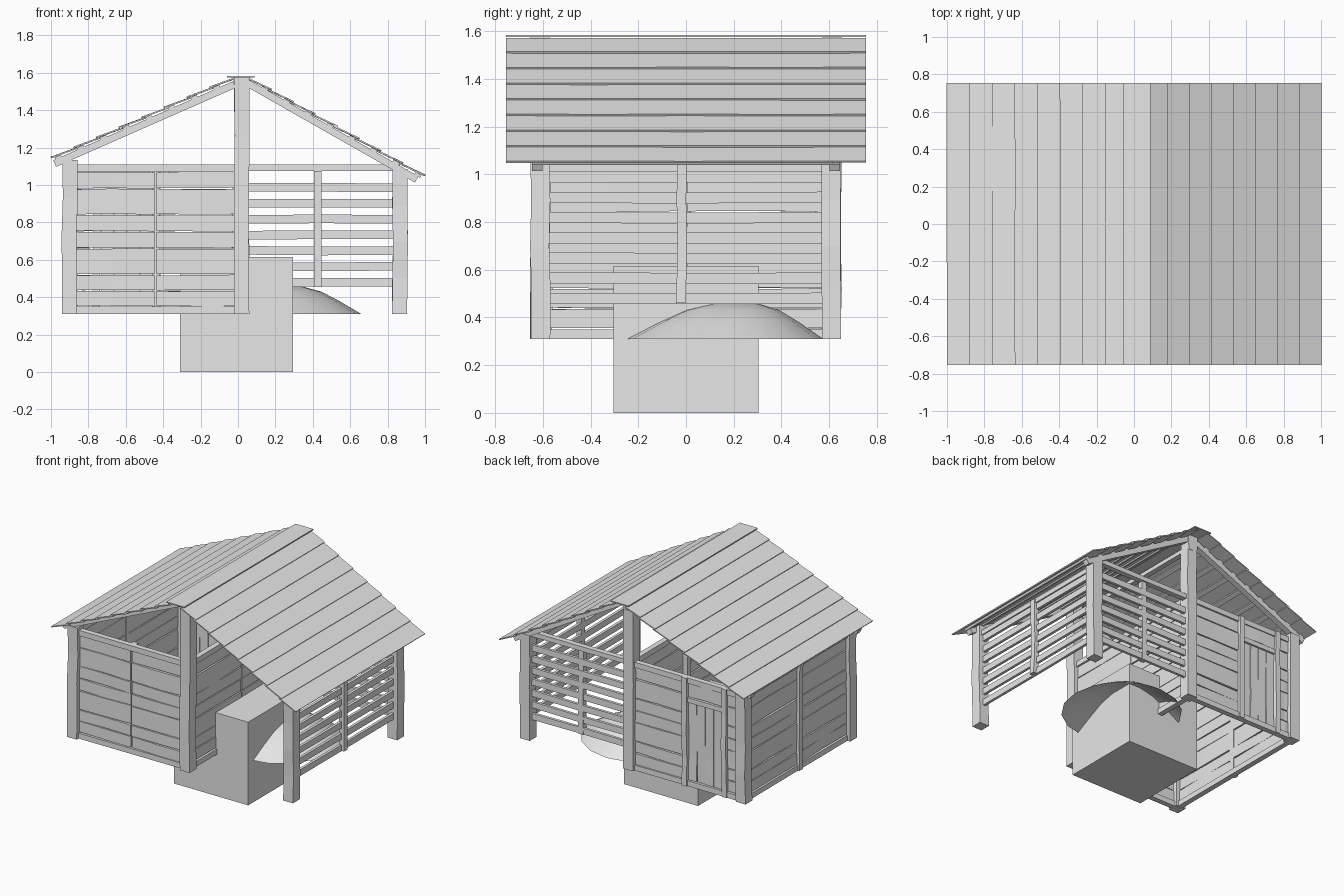
import bpy, bmesh, random
from mathutils import Vector

random.seed(4)
cube = bpy.data.objects.get("Cube")
if cube:
    bpy.data.objects.remove(cube, do_unlink=True)

grey = bpy.data.materials.new("plain grey")
grey.use_nodes = True
grey.diffuse_color = (0.8, 0.8, 0.8, 1)
grey.node_tree.nodes["Principled BSDF"].inputs["Base Color"].default_value = (0.8, 0.8, 0.8, 1)


def finish(bm, name):
    """Turn a bmesh into a named object."""
    bmesh.ops.recalc_face_normals(bm, faces=bm.faces)
    mesh = bpy.data.meshes.new(name)
    bm.to_mesh(mesh)
    bm.free()
    mesh.materials.append(grey)
    ob = bpy.data.objects.new(name, mesh)
    bpy.context.collection.objects.link(ob)
    return ob


def bar(bm, a, b, side, up, segs=1, wobble=0.0):
    """Rectangular timber from a to b; side and up are half-size vectors."""
    a, b, side, up = Vector(a), Vector(b), Vector(side), Vector(up)
    rings = []
    for i in range(segs + 1):
        shift = side.normalized() * random.uniform(-wobble, wobble)
        shift += up.normalized() * random.uniform(-wobble, wobble)
        c = a.lerp(b, i / segs) + shift
        rings.append([bm.verts.new(c + side * s + up * u)
                      for s, u in ((-1, -1), (1, -1), (1, 1), (-1, 1))])
    for r, q in zip(rings, rings[1:]):
        for k in range(4):
            bm.faces.new((r[k], r[(k + 1) % 4], q[(k + 1) % 4], q[k]))
    bm.faces.new(rings[0])
    bm.faces.new(rings[-1])


def post(name, x, y, z0, z1, half, segs=4, wobble=0.004):
    bm = bmesh.new()
    bar(bm, (x, y, z0), (x, y, z1), (half, 0, 0), (0, half, 0), segs, wobble)
    finish(bm, name)


FLOOR, TOP = 0.31, 1.11
LEFT, MID, RIGHT, DEPTH = -0.9, 0.02, 0.865, 0.61
BOUNDS = (0.35, 0.435, 0.52, 0.66, 0.75, 0.84, 0.98, 1.07)


def rail(bm, a, b, z0, z1, half, wobble=0.003, segs=2):
    """Horizontal board between plan points a and b."""
    d = (Vector(b) - Vector(a)).normalized()
    zc = (z0 + z1) / 2
    bar(bm, (*a, zc), (*b, zc), (-d.y * half, d.x * half, 0),
        (0, 0, (z1 - z0) / 2), segs, wobble)


def plank_wall(name, a, b, breaks=(0, 0.5, 1), beams=True):
    """Closed wall of stacked boards, butted at the break fractions."""
    a, b = Vector(a), Vector(b)
    bm = bmesh.new()
    for f0, f1 in zip(breaks, breaks[1:]):
        for z0, z1 in zip(BOUNDS, BOUNDS[1:]):
            rail(bm, a.lerp(b, f0 + 0.004), a.lerp(b, f1 - 0.004),
                 z0 + 0.004, z1 - 0.002, 0.01)
    finish(bm, name + "_planks")
    if beams:
        bm = bmesh.new()
        rail(bm, a, b, FLOOR, BOUNDS[0], 0.02, 0.001)
        rail(bm, a, b, BOUNDS[-1], TOP, 0.02, 0.001)
        finish(bm, name + "_sill_and_top_beam")


def slat_wall(name, a, b, top):
    """Open wall of spaced slats with a top rail."""
    bm = bmesh.new()
    for i in range(7):
        z = 0.457 + i * 0.0845
        rail(bm, a, b, z, z + 0.046, 0.01, 0.002)
    rail(bm, a, b, top - 0.035, top, 0.02, 0.001)
    finish(bm, name + "_slats")


# Main posts
for label, y in (("front", -DEPTH), ("back", DEPTH)):
    post(label + "_left_post", LEFT, y, FLOOR, 1.135, 0.04)
    post(label + "_centre_post", MID, y, FLOOR, 1.575, 0.04)
    post(label + "_right_post", RIGHT, y, FLOOR, 1.085, 0.04)

# Closed room walls
plank_wall("front_wall", (LEFT, -DEPTH), (MID, -DEPTH))
plank_wall("side_wall", (LEFT, -DEPTH), (LEFT, DEPTH))
plank_wall("partition", (MID, -DEPTH), (MID, DEPTH))
plank_wall("back_wall", (-0.43, DEPTH), (MID, DEPTH), (0, 1), False)
plank_wall("back_wall_end", (LEFT, DEPTH), (-0.76, DEPTH), (0, 1), False)
bm = bmesh.new()
rail(bm, (LEFT, DEPTH), (MID, DEPTH), FLOOR, 0.35, 0.02, 0.001)
rail(bm, (LEFT, DEPTH), (MID, DEPTH), 1.07, TOP, 0.02, 0.001)
rail(bm, (-0.76, DEPTH), (-0.43, DEPTH), 0.97, 1.07, 0.01)
rail(bm, (-0.76, DEPTH), (-0.43, DEPTH), 0.93, 0.965, 0.02, 0.001)
finish(bm, "back_wall_beams")

# Thin intermediate studs
post("front_stud", -0.44, -DEPTH + 0.03, FLOOR, TOP, 0.02)
post("side_stud", LEFT - 0.01, -0.02, FLOOR, TOP, 0.02)
post("partition_stud", MID - 0.03, 0, FLOOR, TOP, 0.02)
post("door_stud_inner", -0.43, DEPTH + 0.01, FLOOR, TOP, 0.02)
post("door_stud_outer", -0.755, DEPTH + 0.01, FLOOR, TOP, 0.02)
post("right_side_stud", RIGHT + 0.01, -0.02, 0.46, 1.04, 0.02)
post("back_stud", 0.43, DEPTH - 0.01, 0.455, 1.075, 0.02)

# Door of upright boards
bm = bmesh.new()
for i in range(4):
    x = -0.698 + i * 0.07
    bar(bm, (x, DEPTH, 0.355), (x, DEPTH, 0.925), (0.033, 0, 0), (0, 0.01, 0), 3, 0.002)
finish(bm, "door")

# Open stall walls
slat_wall("back_stall", (MID, DEPTH), (RIGHT, DEPTH), TOP)
slat_wall("right_stall", (RIGHT, -DEPTH), (RIGHT, DEPTH), 1.045)

# Rafters and ridge beam
slopes = (("left", (-0.02, 1.537), (-0.98, 1.115)), ("right", (0.05, 1.545), (0.955, 1.03)))
for side, hi, lo in slopes:
    d = Vector((lo[0] - hi[0], 0, lo[1] - hi[1])).normalized()
    for label, y in (("front", -0.623), ("back", 0.623)):
        bm = bmesh.new()
        bar(bm, (hi[0], y, hi[1]), (lo[0], y, lo[1]), (0, 0.022, 0),
            (-d.z * 0.019, 0, d.x * 0.019))
        finish(bm, label + "_" + side + "_rafter")
bm = bmesh.new()
bar(bm, (0.035, -0.652, 1.475), (0.035, 0.652, 1.475), (0.02, 0, 0), (0, 0, 0.015))
finish(bm, "ridge_beam")

# Overlapping roof boards on battens
COUNT, EAVE = 8, 0.755
for side, hi, lo in (("left", (-0.03, 1.572), (-0.998, 1.143)),
                     ("right", (0.06, 1.572), (0.998, 1.048))):
    boards, battens = bmesh.new(), bmesh.new()
    hi, lo = Vector((hi[0], 0, hi[1])), Vector((lo[0], 0, lo[1]))
    d = (lo - hi).normalized()
    n = Vector((-d.z, 0, d.x)) * (1 if d.x > 0 else -1)
    for i in range(COUNT):
        a = hi.lerp(lo, max(0, i - 0.12) / COUNT) - n * 0.006
        b = hi.lerp(lo, (i + 1) / COUNT) + n * 0.004
        c, half = (a + b) / 2, (b - a) / 2
        end = Vector((0, EAVE, 0))
        bar(boards, c - end, c + end, half, n * 0.004, 4, 0.001)
        p = b - n * 0.016 - d * 0.035
        end.y = 0.645
        bar(battens, p - end, p + end, d * 0.018, n * 0.008)
    finish(boards, side + "_roof_boards")
    finish(battens, side + "_roof_battens")
bm = bmesh.new()
bar(bm, (0.015, -EAVE, 1.58), (0.015, EAVE, 1.58), (0.073, 0, 0), (0, 0, 0.004))
finish(bm, "ridge_cap")

# Large block
bm = bmesh.new()
bar(bm, (-0.008, 0, 0), (-0.008, 0, 0.615), (0.303, 0, 0), (0, 0.303, 0))
finish(bm, "block")

# Low open-bottomed heap
bm = bmesh.new()
rings = []
for r, z in ((0.415, 0.31), (0.3, 0.378), (0.2, 0.43), (0.1, 0.457)):
    ring = bmesh.ops.create_circle(bm, segments=16, radius=r)["verts"]
    for v in ring:
        v.co += Vector((0.245, 0.16 + (0.415 - r) * 0.15, z))
    rings.append(ring)
for r, q in zip(rings, rings[1:]):
    for k in range(16):
        bm.faces.new((r[k], r[(k + 1) % 16], q[(k + 1) % 16], q[k]))
bm.faces.new(rings[-1])
heap = finish(bm, "heap")
for p in heap.data.polygons:
    p.use_smooth = True
